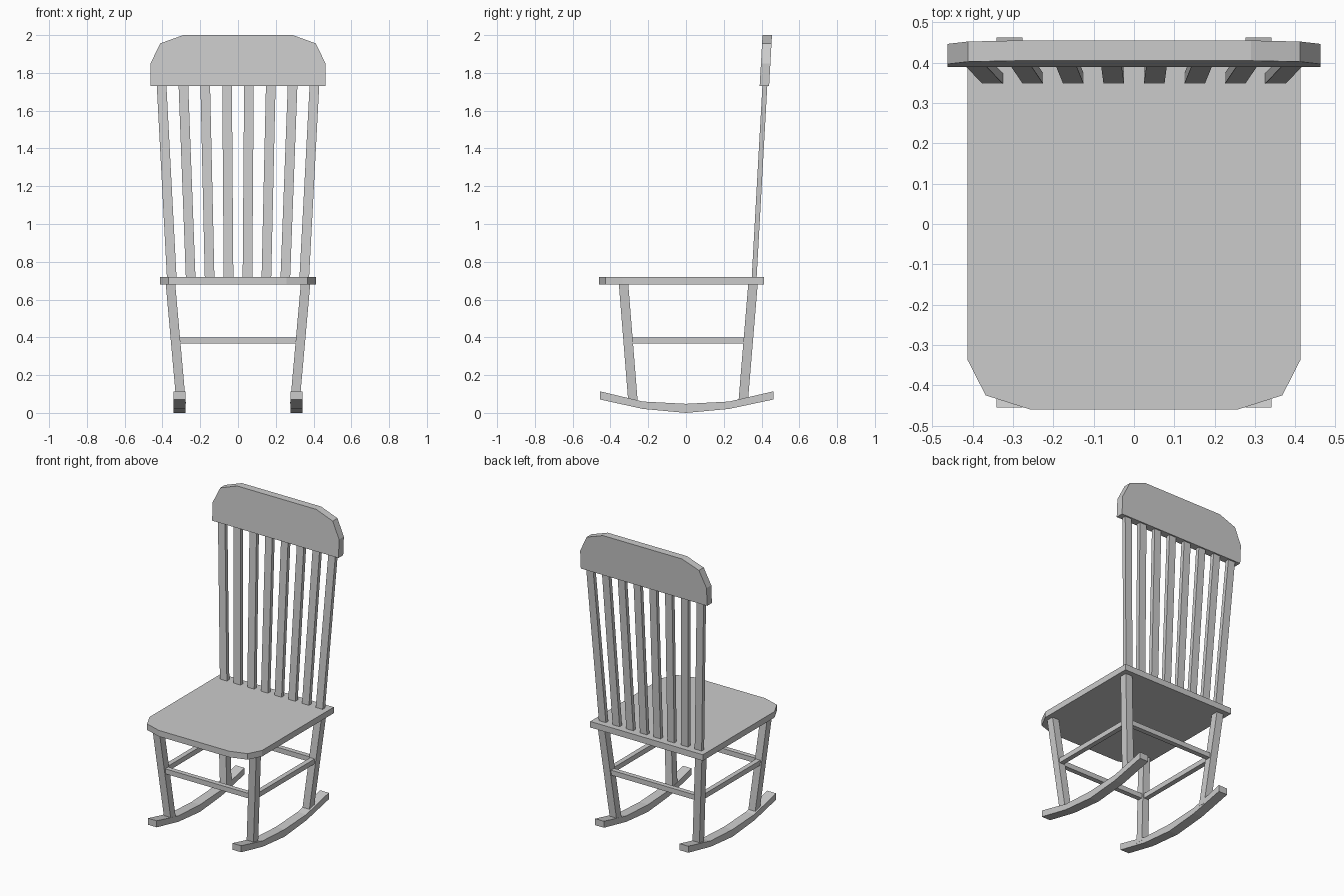
import bpy
import bmesh
from mathutils import Vector

cube = bpy.data.objects.get("Cube")
if cube:
    bpy.data.objects.remove(cube)

GREY = (0.6, 0.6, 0.6, 1)
mat = bpy.data.materials.new("plain grey")
mat.use_nodes = True
mat.diffuse_color = GREY
mat.node_tree.nodes["Principled BSDF"].inputs["Base Color"].default_value = GREY


def loft(name, start, end):
    """Solid between two matching outlines."""
    bm = bmesh.new()
    a = [bm.verts.new(p) for p in start]
    b = [bm.verts.new(p) for p in end]
    bm.faces.new(a)
    bm.faces.new(b)
    for i in range(len(a)):
        j = (i + 1) % len(a)
        bm.faces.new((a[i], a[j], b[j], b[i]))
    bmesh.ops.recalc_face_normals(bm, faces=bm.faces)
    mesh = bpy.data.meshes.new(name)
    bm.to_mesh(mesh)
    bm.free()
    mesh.materials.append(mat)
    obj = bpy.data.objects.new(name, mesh)
    bpy.context.collection.objects.link(obj)
    return obj


def extrude(name, outline, offset):
    return loft(name, outline, [Vector(p) + Vector(offset) for p in outline])


def bar(name, bottom, top, width, depth):
    """Leaning bar with level ends."""
    corners = [Vector((sx * width / 2, sy * depth / 2, 0))
               for sx, sy in ((-1, -1), (1, -1), (1, 1), (-1, 1))]
    return loft(name, [Vector(bottom) + c for c in corners],
                [Vector(top) + c for c in corners])


def box(name, lo, hi):
    (x0, y0, z0), (x1, y1, z1) = lo, hi
    return extrude(name, [(x0, y0, z0), (x1, y0, z0), (x1, y1, z0), (x0, y1, z0)],
                   (0, 0, z1 - z0))


def mirrored(half):
    return half + [(-x, v) for x, v in reversed(half)]


# Seat with clipped front corners
seat = mirrored([(0.413, 0.413), (0.413, -0.337), (0.368, -0.425), (0.258, -0.46)])
extrude("seat", [(x, y, 0.68) for x, y in seat], (0, 0, 0.04))

# Headrest, leaning slightly back
head = mirrored([(0.463, 1.73), (0.463, 1.85), (0.412, 1.956), (0.29, 2.0)])
extrude("headrest", [(x, 0.39 + (z - 1.73) * 0.056, z) for x, z in head], (0, 0.05, 0))

# Fanned back slats
for i in range(8):
    k = i - 3.5
    bar(f"back_slat_{i + 1}", (k * 0.1, 0.36, 0.7), (k * 0.116, 0.419, 1.76), 0.051, 0.026)

# Legs, rockers and side rungs
rocker = [(-0.455, 0.114), (-0.228, 0.06), (0, 0.048), (0.228, 0.06), (0.463, 0.114),
          (0.463, 0.071), (0.228, 0.021), (0, 0), (-0.228, 0.021), (-0.455, 0.071)]
for side, s in (("left", 1), ("right", -1)):
    bar(f"front_leg_{side}", (s * 0.301, -0.28, 0.05), (s * 0.359, -0.332, 0.7), 0.05, 0.05)
    bar(f"rear_leg_{side}", (s * 0.301, 0.302, 0.05), (s * 0.359, 0.356, 0.7), 0.05, 0.05)
    extrude(f"rocker_{side}", [(s * 0.309 - 0.032, y, z) for y, z in rocker], (0.064, 0, 0))
    box(f"side_rung_{side}", (s * 0.331 - 0.016, -0.307, 0.367), (s * 0.331 + 0.016, 0.33, 0.4))

# Front and rear rungs
for name, y in (("front_rung", -0.307), ("rear_rung", 0.33)):
    box(name, (-0.331, y - 0.016, 0.367), (0.331, y + 0.016, 0.4))
